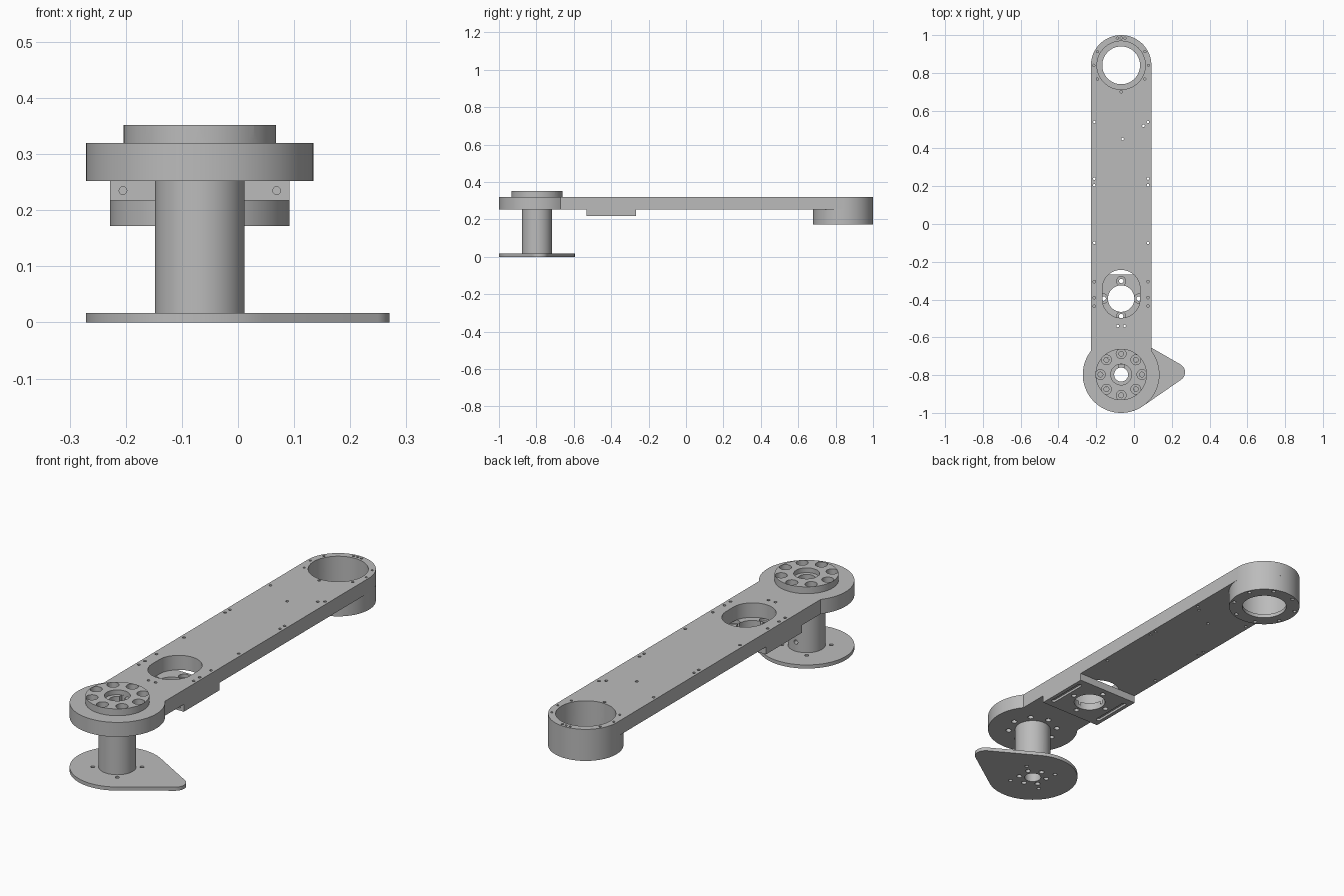
import bpy, bmesh
from math import sin, cos, radians, asin, degrees, hypot, atan2
from mathutils import Matrix, Vector

if "Cube" in bpy.data.objects:
    bpy.data.objects.remove(bpy.data.objects["Cube"])

CX = -0.068                          # centre line of the arm
HUB, MOUNT, END = -0.797, -0.395, 0.84   # y of the three bearing centres
BOTTOM, TOP = 0.252, 0.32            # arm slab

grey = bpy.data.materials.new("machined grey")
grey.use_nodes = True
COLOUR = (0.5, 0.5, 0.5, 1)
grey.diffuse_color = COLOUR
grey.node_tree.nodes["Principled BSDF"].inputs["Base Color"].default_value = COLOUR


def arc(x, y, r, a0=0, a1=360, n=64):
    """Points on an arc; a full circle does not repeat its first point."""
    full = a1 - a0 == 360
    return [(x + r * cos(t), y + r * sin(t)) for t in
            (radians(a0 + (a1 - a0) * i / (n if full else n - 1)) for i in range(n))]


def prism(bm, outline, z0, z1, matrix=None):
    """Extrude an outline between two heights."""
    low = [bm.verts.new((x, y, z0)) for x, y in outline]
    high = [bm.verts.new((x, y, z1)) for x, y in outline]
    faces = [bm.faces.new(low[::-1]), bm.faces.new(high)]
    for i in range(len(low)):
        j = (i + 1) % len(low)
        faces.append(bm.faces.new((low[i], low[j], high[j], high[i])))
    if matrix:
        bmesh.ops.transform(bm, matrix=matrix, verts=low + high)


def rect(x, y, w, h):
    return [(x - w, y - h), (x + w, y - h), (x + w, y + h), (x - w, y + h)]


def slot(x, y0, y1, r, n=24):
    return arc(x, y1, r, 0, 180, n) + arc(x, y0, r, 180, 360.001, n)


def ring(x, y, r, count, start=0):
    return [(x + r * cos(radians(start + 360 * i / count)),
             y + r * sin(radians(start + 360 * i / count))) for i in range(count)]


def to_object(name, solids):
    bm = bmesh.new()
    for solid in solids:
        prism(bm, *solid)
    bmesh.ops.recalc_face_normals(bm, faces=bm.faces)
    mesh = bpy.data.meshes.new(name)
    bm.to_mesh(mesh)
    bm.free()
    obj = bpy.data.objects.new(name, mesh)
    bpy.context.collection.objects.link(obj)
    return obj


def part(name, outline, z0, z1, *cut_groups):
    """A prism with groups of holes cut out, shaded smooth with sharp edges."""
    obj = to_object(name, [(outline, z0, z1)])
    obj.data.materials.append(grey)
    for group in cut_groups:
        cutter = to_object("cutter", group)
        mod = obj.modifiers.new("holes", "BOOLEAN")
        mod.operation, mod.solver, mod.object = "DIFFERENCE", "EXACT", cutter
        graph = bpy.context.evaluated_depsgraph_get()
        mesh = bpy.data.meshes.new_from_object(obj.evaluated_get(graph))
        obj.modifiers.clear()
        obj.data = mesh
        bpy.data.objects.remove(cutter)
    bpy.ops.object.select_all(action="DESELECT")
    obj.select_set(True)
    bpy.context.view_layer.objects.active = obj
    bpy.ops.object.shade_smooth_by_angle(angle=radians(30))
    return obj


def holes(points, r, z0, z1, n=16):
    return [(arc(x, y, r, n=n), z0, z1) for x, y in points]


# Shared cutters
hub_bore = [(arc(CX, HUB, 0.037, n=48), -0.1, 0.5)]
keyway = [(rect(CX, HUB + 0.03, 0.014, 0.024), 0.1, 0.5)]
hub_bolts = ring(CX, HUB, 0.11, 8)
bolt_holes = holes(hub_bolts, 0.013, 0.2, 0.5)

# Teardrop base plate, a large disc blended to a small rounded tip
tip_x, tip_y, tip_r, disc_r = 0.222, -0.785, 0.048, 0.203
dx, dy = tip_x - CX, tip_y - HUB
lean = degrees(atan2(dy, dx))
tangent = 90 - degrees(asin((disc_r - tip_r) / hypot(dx, dy)))
teardrop = (arc(CX, HUB, disc_r, lean + tangent, lean + 360 - tangent)
            + arc(tip_x, tip_y, tip_r, lean - tangent, lean + tangent, 24))
part("base_plate", teardrop, 0, 0.017, hub_bore,
     holes(ring(CX, HUB, 0.062, 6, 30), 0.012, -0.1, 0.1)
     + holes(ring(CX, HUB, 0.105, 4, 35), 0.009, -0.1, 0.1))

# Hollow column with a cross pin hole at the back
pin = Matrix.Translation((CX, HUB + 0.02, 0.06)) @ Matrix.Rotation(radians(-90), 4, "X")
part("column", arc(CX, HUB, 0.08), 0.017, BOTTOM, hub_bore,
     [(arc(0, 0, 0.01, n=16), 0, 0.1, pin)])

# Arm slab: rounded far end, wider round hub at the front
half = 0.16
neck = degrees(asin(half / disc_r))
arm_outline = arc(CX, END, half, 0, 180) + arc(CX, HUB, disc_r, 90 + neck, 450 - neck)
edge_holes = [(CX + s * 0.142, y) for s in (-1, 1)
              for y in (0.54, 0.24, 0.205, -0.1, -0.305, -0.39, -0.435)]
loose_holes = [(CX - 0.018, -0.54), (CX + 0.018, -0.54), (CX, 0.7), (-0.06, 0.45), (0.05, 0.52)]
rim_holes = [(CX + s * 0.145 * cos(radians(a)), END + 0.145 * sin(radians(a)))
             for s in (-1, 1) for a in (-30, 0, 30, 82)] + [(CX, END + 0.145)]
end_bore = [(arc(CX, END, 0.128), 0.19, 0.5)]
part("arm", arm_outline, BOTTOM, TOP,
     hub_bore + bolt_holes + end_bore
     + [(slot(CX, MOUNT - 0.002, MOUNT + 0.052, 0.1, 32), 0.1, 0.5)]
     + holes(edge_holes + loose_holes, 0.007, 0.2, 0.5, 12)
     + holes(rim_holes, 0.006, 0.2, 0.5, 12),
     keyway)

# Bearing cup below the far end, with a lip at the bottom
part("end_bearing_cup", arc(CX, END, half, n=128), 0.172, BOTTOM, end_bore,
     [(arc(CX, END, 0.1), 0.1, 0.3)]
     + holes(ring(CX, END, 0.144, 8, 22), 0.009, 0.1, 0.2, 12))

# Raised flange on the hub with counterbored bolt circle
part("hub_flange", arc(CX, HUB, 0.136), TOP, 0.352,
     hub_bore + bolt_holes, keyway,
     [(arc(CX, HUB, 0.055, n=48), 0.33, 0.5)] + holes(hub_bolts, 0.026, 0.328, 0.5, 32))

# Motor mount block under the arm, with bolts, side slots and front tapped holes
mount_bolts = ring(CX, MOUNT, 0.093, 4)
tapped = [(arc(0, 0, 0.007, n=12), 0, 0.08,
           Matrix.Translation((CX + s * 0.137, -0.56, 0.235))
           @ Matrix.Rotation(radians(-90), 4, "X")) for s in (-1, 1)]
part("motor_mount", rect(CX, -0.4, half, 0.133), 0.217, BOTTOM,
     [(arc(CX, MOUNT, 0.07), 0.1, 0.5)] + holes(mount_bolts, 0.012, 0.1, 0.5),
     holes(mount_bolts, 0.024, 0.235, 0.5, 32),
     [(slot(CX + s * 0.132, -0.49, -0.31, 0.01), 0.1, 0.228) for s in (-1, 1)],
     tapped)
